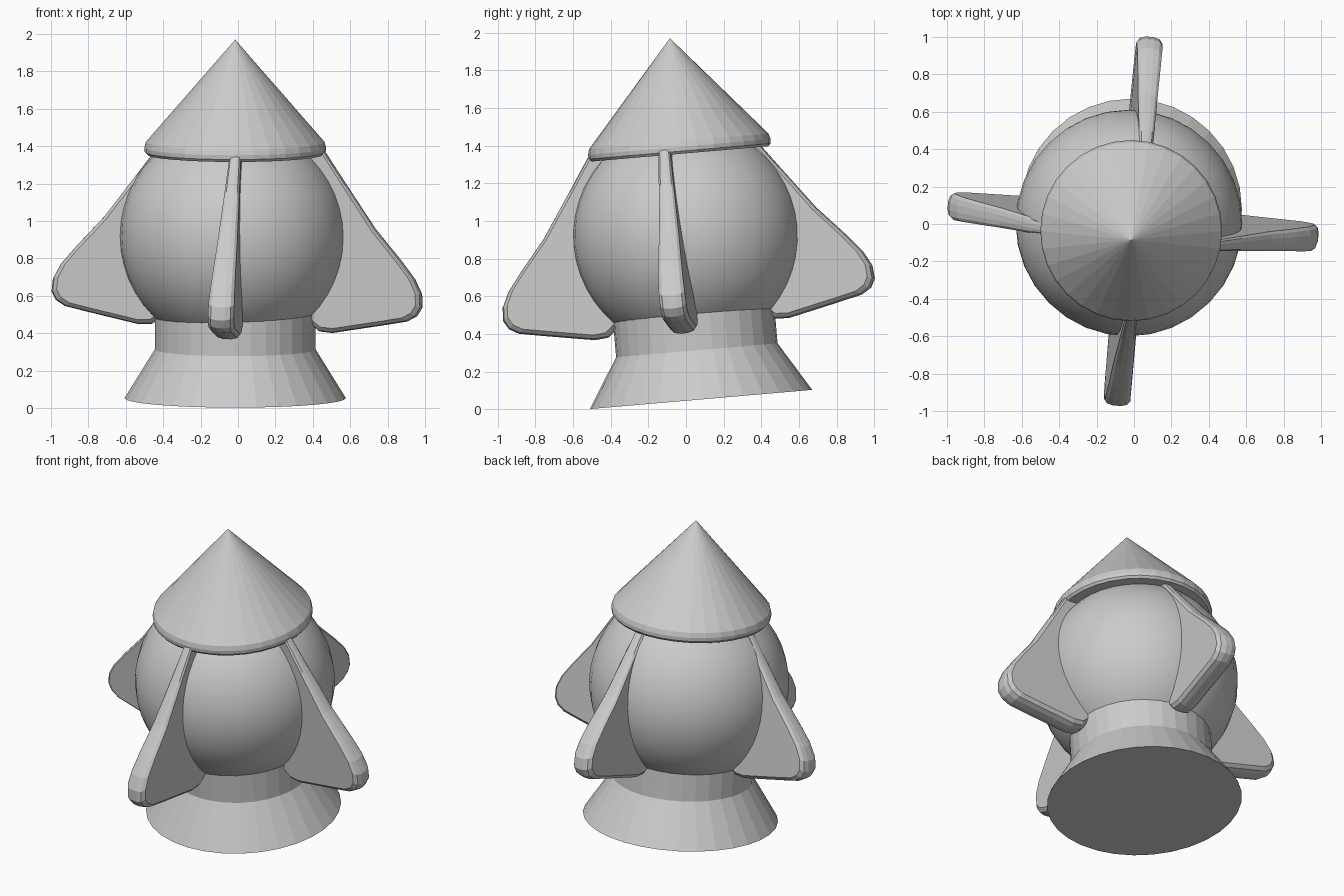
import bpy, bmesh, math
from mathutils import Matrix, Vector

default = bpy.data.objects.get("Cube")
if default:
    bpy.data.objects.remove(default, do_unlink=True)

grey = bpy.data.materials.new("plain_grey")
grey.use_nodes = True
grey.diffuse_color = (0.6, 0.6, 0.6, 1)
grey.node_tree.nodes["Principled BSDF"].inputs["Base Color"].default_value = (0.6, 0.6, 0.6, 1)


def rot(degrees, axis):
    return Matrix.Rotation(math.radians(degrees), 4, axis)


def finish(bm, name, matrix):
    """Turn a bmesh into a named object placed by a matrix."""
    bmesh.ops.recalc_face_normals(bm, faces=bm.faces)
    mesh = bpy.data.meshes.new(name)
    bm.to_mesh(mesh)
    bm.free()
    mesh.materials.append(grey)
    mesh.transform(matrix)
    obj = bpy.data.objects.new(name, mesh)
    bpy.context.collection.objects.link(obj)
    return obj


def bridge(bm, loops):
    """Skin a stack of equal vertex loops and cap both ends."""
    n = len(loops[0])
    for a, b in zip(loops, loops[1:]):
        for i in range(n):
            j = (i + 1) % n
            bm.faces.new((a[i], a[j], b[j], b[i]))
    bm.faces.new(loops[0])
    bm.faces.new(loops[-1])


def lathe(name, profile, matrix, sides=32):
    """Revolve (radius, height) points around z."""
    bm = bmesh.new()
    loops = []
    for r, z in profile:
        angles = [math.tau * i / sides for i in range(sides)]
        loops.append([bm.verts.new((r * math.cos(a), r * math.sin(a), z)) for a in angles])
    bridge(bm, loops)
    bmesh.ops.remove_doubles(bm, verts=bm.verts, dist=0.0005)
    return finish(bm, name, matrix)


# The whole rocket leans slightly forward
lean = Matrix.Translation((-0.015, 0.08, 0.053)) @ rot(4.93, 'X')

# Flared exhaust skirt with its straight neck
lathe("exhaust_skirt", [(0.592, 0), (0.43, 0.262), (0.43, 0.6)], lean)

# Pointed nose with a rounded rim
lathe("nose_cone", [(0.40, 1.308), (0.472, 1.308), (0.484, 1.322), (0.486, 1.345),
                    (0.478, 1.375), (0.0, 1.924)], lean)

# Round hull
bm = bmesh.new()
bmesh.ops.create_uvsphere(bm, u_segments=32, v_segments=24, radius=0.606)
hull = finish(bm, "hull", lean @ Matrix.Translation((-0.012, 0, 0.87)))
for poly in hull.data.polygons:
    poly.use_smooth = True

# Four swept fins: outline in (radius, height), thicker towards the bottom
OUTLINE = [(0.30, 1.46), (0.42, 1.43), (0.56, 1.23), (0.73, 0.99), (0.87, 0.83),
           (0.95, 0.73), (0.99, 0.65), (0.995, 0.58), (0.97, 0.535), (0.92, 0.505),
           (0.80, 0.48), (0.52, 0.425), (0.45, 0.43), (0.36, 0.50), (0.25, 0.60)]
LAYERS = [(-1, 0.07), (-0.75, 0.02), (-0.3, 0), (0.3, 0), (0.75, 0.02), (1, 0.07)]
MIDDLE = Vector((0.55, 0.85))


def fin(name, degrees, matrix):
    bm = bmesh.new()
    loops = []
    for side, inset in LAYERS:
        loop = []
        for point in OUTLINE:
            p = Vector(point).lerp(MIDDLE, inset)
            low = min(1, max(0, (1.4 - p.y) / 0.75))
            half = 0.03 + 0.04 * low
            loop.append(bm.verts.new((p.x, side * half, p.y)))
        loops.append(loop)
    bridge(bm, loops)
    return finish(bm, name, matrix @ rot(degrees, 'Z'))


pivot = Matrix.Translation((0, 0, 0.72))
fin_frame = pivot @ rot(6.7, 'X') @ rot(2, 'Y') @ pivot.inverted()
for i, label in enumerate(("left", "back", "right", "front")):
    fin(label + "_fin", 90 * i - 5.2, fin_frame)
